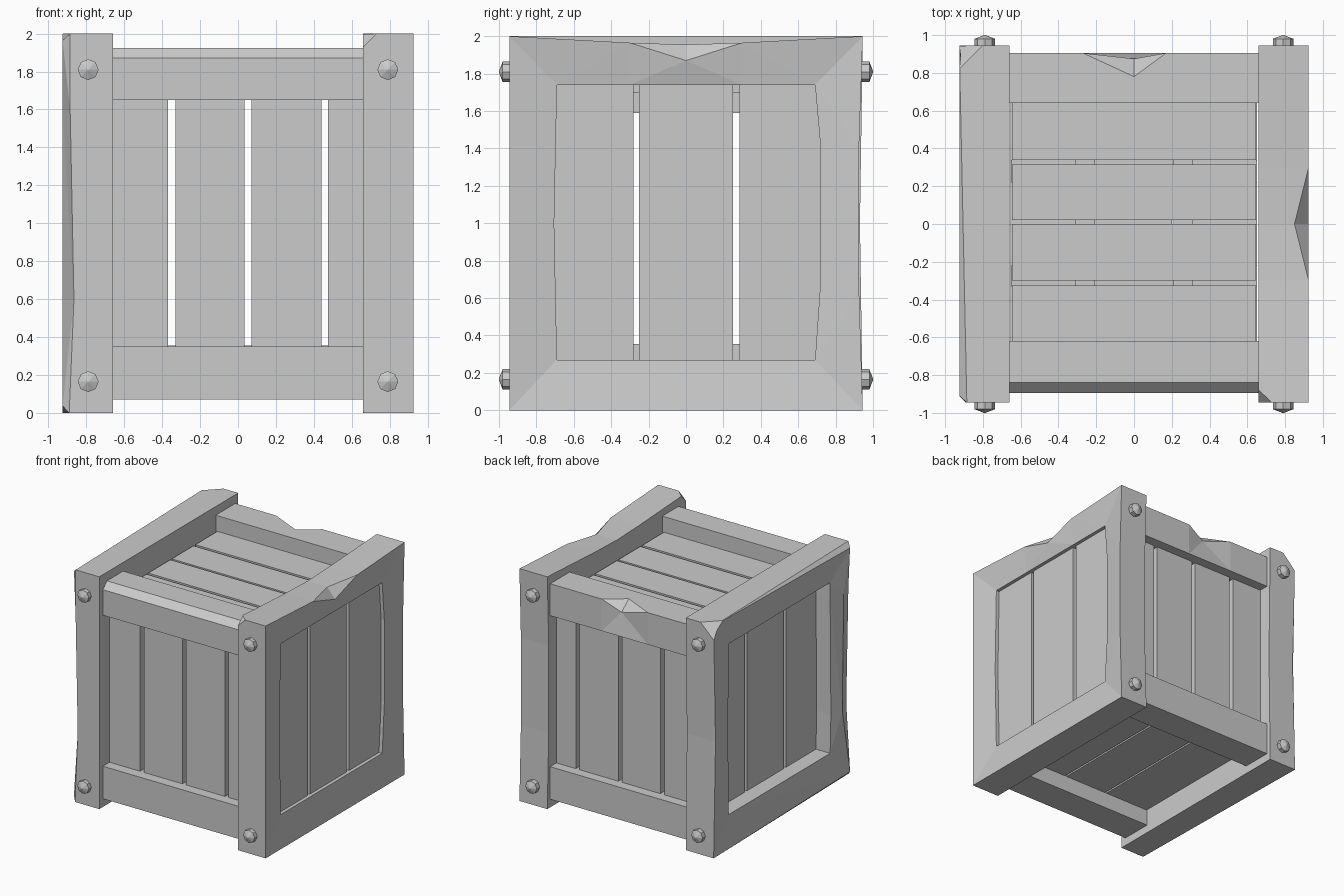
import bpy, bmesh, math
from mathutils import Vector

cube = bpy.data.objects.get("Cube")
if cube:
    bpy.data.objects.remove(cube, do_unlink=True)

GREY = (0.6, 0.6, 0.6, 1)
grey = bpy.data.materials.new("plain grey")
grey.use_nodes = True
grey.diffuse_color = GREY
grey.node_tree.nodes["Principled BSDF"].inputs["Base Color"].default_value = GREY


def finish(bm, name):
    bmesh.ops.remove_doubles(bm, verts=bm.verts, dist=0.0005)
    bmesh.ops.recalc_face_normals(bm, faces=bm.faces)
    mesh = bpy.data.meshes.new(name)
    bm.to_mesh(mesh)
    bm.free()
    mesh.materials.append(grey)
    obj = bpy.data.objects.new(name, mesh)
    bpy.context.collection.objects.link(obj)


def box(name, x, y, z):
    bm = bmesh.new()
    bmesh.ops.create_cube(bm, size=1)
    for v in bm.verts:
        v.co = [(lo + hi) / 2 + c * (hi - lo) for c, (lo, hi) in zip(v.co, (x, y, z))]
    finish(bm, name)


def loft(sections, closed):
    """Skin a row of matching cross-sections, looped or capped."""
    bm = bmesh.new()
    rings = [[bm.verts.new(p) for p in s] for s in sections]
    n = len(rings[0])
    pairs = list(zip(rings, rings[1:]))
    if closed:
        pairs.append((rings[-1], rings[0]))
    else:
        bm.faces.new(rings[0])
        bm.faces.new(rings[-1])
    for r, s in pairs:
        for i in range(n):
            j = (i + 1) % n
            bm.faces.new((r[i], r[j], s[j], s[i]))
    bmesh.ops.remove_doubles(bm, verts=bm.verts, dist=0.0005)
    bmesh.ops.triangulate(bm, faces=[f for f in bm.faces if len(f.verts) == 4])
    bmesh.ops.dissolve_limit(bm, angle_limit=0.01, verts=bm.verts, edges=bm.edges)
    return bm


def chip(bm, point, normal):
    """Slice one corner off and close the cut."""
    geom = bm.verts[:] + bm.edges[:] + bm.faces[:]
    cut = bmesh.ops.bisect_plane(bm, geom=geom, plane_co=point, plane_no=normal, clear_outer=True)
    edges = [e for e in cut["geom_cut"] if isinstance(e, bmesh.types.BMEdge)]
    bmesh.ops.holes_fill(bm, edges=edges)


def frame(side, stations):
    """Each station: outer y, z; inner y, z; wear on the face and on the rim."""
    sections = []
    for oy, oz, iy, iz, face_wear, rim_wear in stations:
        outer, inner = Vector((0, oy, oz)), Vector((0, iy, iz))
        worn = outer + (inner - outer).normalized() * face_wear

        def at(p, x):
            return (side * x, p.y, p.z)
        sections.append([at(inner, 0.66), at(inner, 0.89), at(worn, 0.925),
                         at(outer, 0.925 - rim_wear), at(outer, 0.66)])
    return loft(sections, True)


# Side frames with worn edges and chipped corners
bottom_front, bottom_back = (-.945, 0, -.69, .27), (.945, 0, .69, .27)
top_front, top_back = (-.945, 2, -.69, 1.74), (.945, 2, .69, 1.74)
bm = frame(1, [
    (*bottom_front, 0, 0), (*bottom_back, 0, 0),
    (.925, .65, .72, .7, 0, 0), (.925, 1.4, .72, 1.4, 0, 0),
    (*top_back, 0, 0),
    (.3, 1.965, .3, 1.74, 0, 0), (0, 1.955, 0, 1.74, .085, .075), (-.3, 1.965, -.3, 1.74, 0, 0),
    (*top_front, 0, 0), (-.945, 1, -.705, 1, 0, 0)])
chip(bm, (0.73, -0.945, 2), (-1, -1, 1))
finish(bm, "right_frame")

bm = frame(-1, [
    (*bottom_front, .05, .035), (*bottom_back, 0, 0),
    (.93, 1, .7, 1, .01, .02), (*top_back, 0, 0), (*top_front, .05, .04),
    (-.945, 1.6, -.69, 1.6, .12, .04), (-.945, .6, -.7, .6, .14, .06)])
chip(bm, (-0.80, 0.945, 2), (-1, 1, 1))
finish(bm, "left_frame")

# Cross bars between the frames
for name, s, depth, inner in (("front", -1, .895, .62), ("back", 1, .905, .64)):
    box(name + "_bottom_bar", (-.665, .665), sorted((s * inner, s * depth)), (.07, .35))
    if s < 0:
        stations = [(x, .055, .055, 0) for x in (-.665, .665)]
    else:
        stations = [(x, 0, 0, 0) for x in (-.665, -.27)]
        stations += [(0, .08, .125, .03), (.17, 0, 0, 0), (.665, 0, 0, 0)]
    sections = [[(x, s * inner, 1.65), (x, s * depth, 1.65), (x, s * (depth - dent), 1.925 - drop),
                 (x, s * (depth - back), 1.925), (x, s * inner, 1.925)]
                for x, drop, back, dent in stations]
    finish(loft(sections, False), name + "_top_bar")

# Upright planks
for name, y in (("front", (-.805, -.745)), ("back", (.76, .82))):
    for x in ((-.67, -.37), (-.33, .035), (.07, .44), (.475, .67)):
        box(name + "_plank", x, y, (.2, 1.8))
for name, x in (("right", (.80, .86)), ("left", (-.755, -.695))):
    for y in ((-.73, -.28), (-.25, .25), (.285, .74)):
        box(name + "_plank", x, y, (.2, 1.8))

# Lid planks with battens across them
for y in ((-.64, -.325), (-.30, 0), (.02, .315), (.34, .65)):
    box("lid_plank", (-.645, .645), y, (1.70, 1.79))
for x in ((-.31, -.21), (.21, .31)):
    box("lid_batten", x, (-.64, .65), (1.59, 1.70))

# Floor planks run the other way, with battens across them
for x in ((-.655, -.225), (-.21, .20), (.215, .65)):
    box("floor_plank", x, (-.65, .65), (.21, .29))
for y in ((-.33, -.22), (.22, .34)):
    box("floor_batten", (-.65, .65), y, (.29, .355))

# Domed bolts at the frame corners
for s in (-1, 1):
    for x in (-.79, .79):
        for z in (.165, 1.81):
            rings = [[(x + r * math.cos(a), s * y, z + r * math.sin(a))
                      for a in (math.tau * k / 8 for k in range(8))]
                     for y, r in ((.92, .055), (.98, .055), (1.0, .004))]
            finish(loft(rings, False), "bolt")
